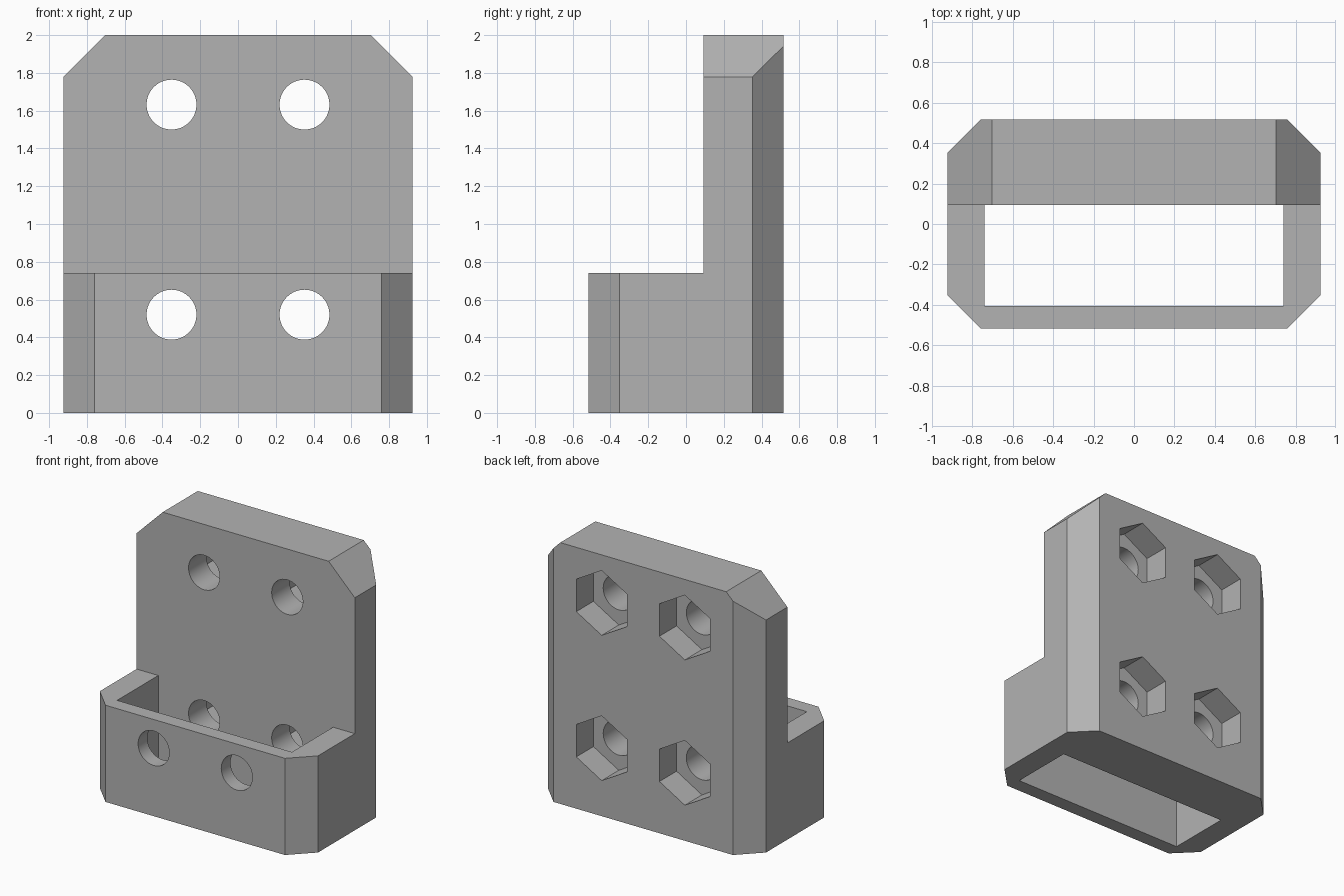
import bpy, bmesh
from math import pi, radians
from mathutils import Matrix

cube = bpy.data.objects.get("Cube")
if cube:
    bpy.data.objects.remove(cube, do_unlink=True)

W, D, H = 0.924, 0.517, 2.0      # half width, half depth, height
PLATE_Y, RIM_Z = 0.093, 0.74     # front of the back plate, top of the tray

grey = bpy.data.materials.new("matte grey")
grey.use_nodes = True
colour = (0.45, 0.45, 0.45, 1)
grey.diffuse_color = colour
grey.node_tree.nodes["Principled BSDF"].inputs["Base Color"].default_value = colour


def finish(name, bm):
    bmesh.ops.recalc_face_normals(bm, faces=bm.faces)
    mesh = bpy.data.meshes.new(name)
    bm.to_mesh(mesh)
    bm.free()
    mesh.materials.append(grey)
    ob = bpy.data.objects.new(name, mesh)
    bpy.context.collection.objects.link(ob)
    return ob


def prism(name, points, offset):
    """Extrude a flat outline along an offset."""
    bm = bmesh.new()
    face = bm.faces.new([bm.verts.new(p) for p in points])
    new = bmesh.ops.extrude_face_region(bm, geom=[face])["geom"]
    bmesh.ops.translate(bm, vec=offset, verts=[v for v in new if isinstance(v, bmesh.types.BMVert)])
    return finish(name, bm)


def box(name, x, y0, y1, z0, z1):
    return prism(name, [(-x, y0, z0), (x, y0, z0), (x, y1, z0), (-x, y1, z0)], (0, 0, z1 - z0))


def bore(name, x, z, radius, y0, y1, sides):
    """Round or hexagonal cutter along y, with a corner pointing up."""
    bm = bmesh.new()
    bmesh.ops.create_cone(bm, cap_ends=True, segments=sides, radius1=radius, radius2=radius, depth=y1 - y0,
                          matrix=Matrix.Translation((x, (y0 + y1) / 2, z)) @ Matrix.Rotation(pi / 2, 4, 'X'))
    return finish(name, bm)


# Bracket body: chamfered plan, extruded upwards
cx, cy = 0.76, 0.352
quarter = [(W, cy), (cx, D)]
plan = quarter + [(-x, y) for x, y in quarter[::-1]]
plan += [(-x, -y) for x, y in plan]
bracket = prism("bracket", [(x, y, 0) for x, y in plan], (0, 0, H))

# Front silhouette with clipped top corners
half = [(W + 0.1, -0.1), (W + 0.1, 1.68), (0.602, H + 0.1)]
outline = half + [(-x, z) for x, z in half[::-1]]
cuts = [(prism("silhouette", [(x, -1, z) for x, z in outline], (0, 2, 0)), 'INTERSECT')]

# Open space above the tray, and the slot through it
cuts.append((box("upper_space", 1.2, -1, PLATE_Y, RIM_Z, 2.3), 'DIFFERENCE'))
cuts.append((box("tray_slot", 0.74, -0.405, PLATE_Y, -0.2, 1.0), 'DIFFERENCE'))

# Bolt holes with hexagonal nut pockets at the back
for x in (-0.352, 0.352):
    for z in (0.52, 1.632):
        cuts.append((bore("bolt_hole", x, z, 0.132, -1, 1, 64), 'DIFFERENCE'))
        cuts.append((bore("nut_pocket", x, z, 0.248, 0.31, 1, 6), 'DIFFERENCE'))

for cutter, operation in cuts:
    mod = bracket.modifiers.new(cutter.name, 'BOOLEAN')
    mod.operation, mod.object, mod.solver = operation, cutter, 'EXACT'
    cutter.hide_render = True

# Bake the cuts and drop the cutters
bpy.context.view_layer.update()
baked = bpy.data.meshes.new_from_object(bracket.evaluated_get(bpy.context.evaluated_depsgraph_get()))
bracket.modifiers.clear()
bracket.data = baked
baked.materials.clear()
baked.materials.append(grey)
for poly in baked.polygons:
    poly.material_index = 0
for cutter, _ in cuts:
    bpy.data.objects.remove(cutter, do_unlink=True)

bpy.ops.object.select_all(action='DESELECT')
bracket.select_set(True)
bpy.context.view_layer.objects.active = bracket
bpy.ops.object.shade_smooth_by_angle(angle=radians(30))
